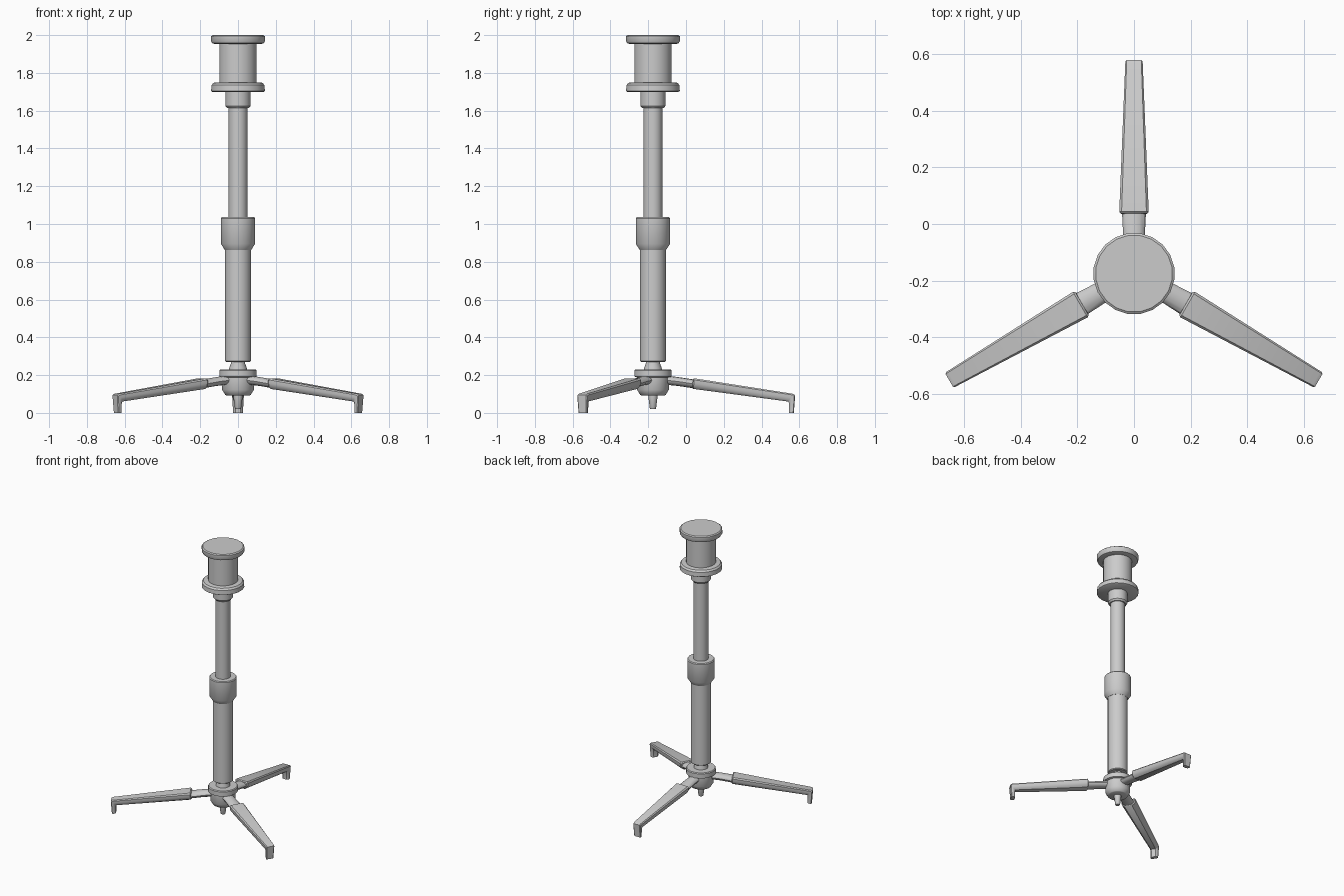
import bpy, bmesh, math

if "Cube" in bpy.data.objects:
    bpy.data.objects.remove(bpy.data.objects["Cube"])

AXIS_Y = -0.175
SIDES = 20


def finish(name, bm, loc=(0, AXIS_Y, 0), rot=0.0, angle=35):
    bmesh.ops.recalc_face_normals(bm, faces=bm.faces)
    me = bpy.data.meshes.new(name)
    bm.to_mesh(me)
    bm.free()
    ob = bpy.data.objects.new(name, me)
    bpy.context.collection.objects.link(ob)
    ob.location = loc
    ob.rotation_euler[2] = rot
    bpy.ops.object.select_all(action='DESELECT')
    ob.select_set(True)
    bpy.context.view_layer.objects.active = ob
    bpy.ops.object.shade_smooth_by_angle(angle=math.radians(angle))
    return ob


def loft(bm, rings):
    """Skin a list of closed point rings and cap both ends."""
    vs = [[bm.verts.new(p) for p in ring] for ring in rings]
    n = len(vs[0])
    for a, b in zip(vs, vs[1:]):
        for i in range(n):
            j = (i + 1) % n
            bm.faces.new((a[i], a[j], b[j], b[i]))
    bm.faces.new(vs[0])
    bm.faces.new(vs[-1])


def lathe(name, profile):
    """Solid of revolution from (radius, z) points."""
    bm = bmesh.new()
    steps = [2 * math.pi * (i + 0.5) / SIDES for i in range(SIDES)]
    loft(bm, [[(r * math.cos(t), r * math.sin(t), z) for t in steps]
              for r, z in profile])
    return finish(name, bm)


# Central column, bottom to top
lathe("bottom_spike", [(0.014, 0.02), (0.017, 0.025), (0.025, 0.09), (0.025, 0.11)])
lathe("leg_hub", [(0.062, 0.092), (0.068, 0.095), (0.085, 0.122), (0.085, 0.188),
                  (0.1, 0.192), (0.1, 0.225), (0.095, 0.231)])
lathe("hub_neck", [(0.048, 0.225), (0.047, 0.238), (0.037, 0.265), (0.037, 0.28)])
lathe("lower_tube", [(0.064, 0.27), (0.069, 0.275), (0.069, 0.88)])
lathe("height_clamp", [(0.07, 0.862), (0.092, 0.895), (0.092, 1.03), (0.087, 1.036)])
lathe("upper_tube", [(0.05, 1.0), (0.05, 1.63)])
lathe("head_collar", [(0.058, 1.613), (0.067, 1.625), (0.067, 1.705)])
lathe("lower_flange", [(0.138, 1.70), (0.144, 1.704), (0.142, 1.735),
                       (0.132, 1.747), (0.118, 1.75)])
lathe("head_drum", [(0.1, 1.74), (0.1, 1.965)])
lathe("top_flange", [(0.125, 1.953), (0.138, 1.957), (0.144, 1.968),
                     (0.144, 1.994), (0.136, 2.0)])

# Cross-sections as (side, depth): flat chamfered top and rounded underside
HALF = [(0.42, 0.0), (0.5, 0.14), (0.49, 0.45), (0.42, 0.75), (0.26, 0.95)]
LEG = HALF + [(-s, d) for s, d in reversed(HALF)]
OVAL = [(0.5 * math.cos(t), 0.5 - 0.5 * math.sin(t))
        for t in (2 * math.pi * i / 12 for i in range(12))]


def arm(name, shape, stations, rot):
    """Stations are (outer radius, z, inner radius, z, width)."""
    bm = bmesh.new()
    loft(bm, [[(s * w, r0 + (r1 - r0) * d, z0 + (z1 - z0) * d) for s, d in shape]
              for r0, z0, r1, z1, w in stations])
    return finish(name, bm, rot=rot)


# Three legs with down-turned feet
for i, label in enumerate(("back", "left", "right")):
    a = i * 2 * math.pi / 3
    arm(label + "_leg_pivot", OVAL,
        [(0.06, 0.198, 0.06, 0.15, 0.074), (0.13, 0.19, 0.13, 0.143, 0.076),
         (0.25, 0.172, 0.25, 0.125, 0.088)], a)
    arm(label + "_leg", LEG,
        [(0.212, 0.178, 0.208, 0.13, 0.092), (0.219, 0.183, 0.214, 0.124, 0.104),
         (0.742, 0.101, 0.715, 0.058, 0.062), (0.753, 0.094, 0.718, 0.05, 0.061),
         (0.746, 0.0, 0.718, 0.0, 0.052)], a)
